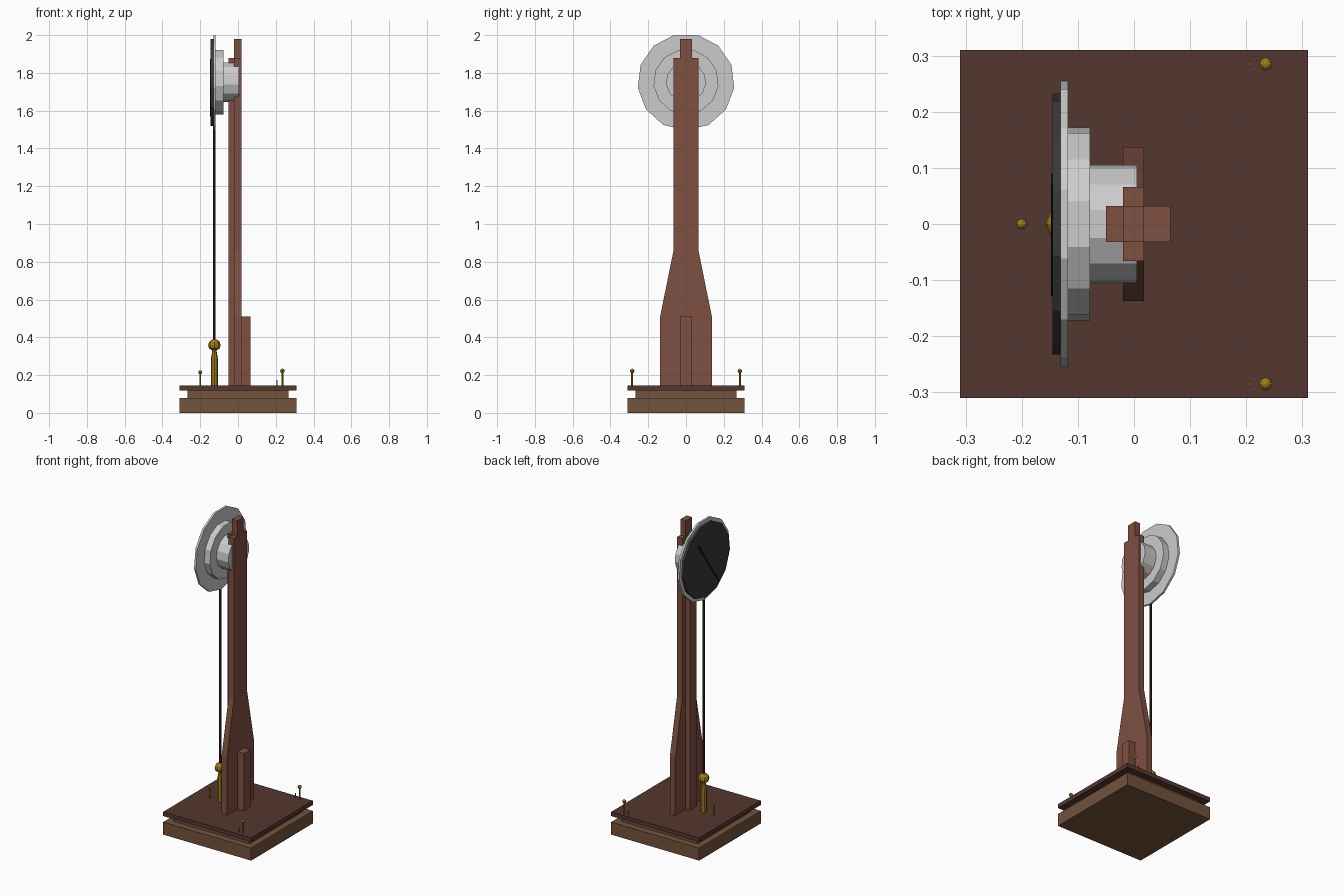
import bpy, bmesh
from math import sin, cos, pi

if "Cube" in bpy.data.objects:
    bpy.data.objects.remove(bpy.data.objects["Cube"])


def material(name, r, g, b):
    m = bpy.data.materials.new(name)
    m.diffuse_color = (r, g, b, 1)
    m.use_nodes = True
    m.node_tree.nodes["Principled BSDF"].inputs["Base Color"].default_value = m.diffuse_color
    return m


WOOD = material("red_wood", 0.21, 0.08, 0.052)
SLAB = material("dark_wood", 0.09, 0.038, 0.029)
OAK = material("brown_wood", 0.17, 0.085, 0.045)
BRASS = material("brass", 0.35, 0.19, 0.012)
DARK = material("dial_black", 0.04, 0.04, 0.04)
INK = material("needle_black", 0.008, 0.008, 0.008)
ROD = material("rod_brown", 0.04, 0.02, 0.012)


def finish(name, bm, mat):
    bmesh.ops.recalc_face_normals(bm, faces=bm.faces)
    me = bpy.data.meshes.new(name)
    bm.to_mesh(me)
    bm.free()
    if mat:
        me.materials.append(mat)
    ob = bpy.data.objects.new(name, me)
    bpy.context.collection.objects.link(ob)
    return ob


def prism(name, yz, x0, x1, mat=None):
    """Extrude a y-z outline along x."""
    bm = bmesh.new()
    face = bm.faces.new([bm.verts.new((x0, y, z)) for y, z in yz])
    ext = bmesh.ops.extrude_face_region(bm, geom=[face])["geom"]
    verts = [v for v in ext if isinstance(v, bmesh.types.BMVert)]
    bmesh.ops.translate(bm, verts=verts, vec=(x1 - x0, 0, 0))
    return finish(name, bm, mat)


def box(name, x0, x1, hy, z0, z1, mat):
    return prism(name, [(-hy, z0), (hy, z0), (hy, z1), (-hy, z1)], x0, x1, mat)


def disc(name, r, x0, x1, mat=None, n=13, zc=1.752):
    ring = [(pi / n + 2 * pi * i / n) for i in range(n)]
    return prism(name, [(r * sin(a), zc + r * cos(a)) for a in ring], x0, x1, mat)


def lathe(name, x, y, rz, mat, n=8):
    """Stack rings of (radius, height) around a vertical axis."""
    bm = bmesh.new()
    rings = [[bm.verts.new((x + r * cos(2 * pi * i / n), y + r * sin(2 * pi * i / n), z))
              for i in range(n)] for r, z in rz]
    for a, b in zip(rings, rings[1:]):
        for i in range(n):
            j = (i + 1) % n
            bm.faces.new((a[i], a[j], b[j], b[i]))
    bm.faces.new(rings[0])
    bm.faces.new(rings[-1])
    return finish(name, bm, mat)


def ball(r, zc, steps=6):
    return [(max(r * sin(pi * k / steps), 0.001), zc - r * cos(pi * k / steps))
            for k in range(1, steps + 1)]


# Stepped base
box("base_block", -0.31, 0.31, 0.31, 0, 0.08, OAK)
box("base_neck", -0.268, 0.268, 0.268, 0.08, 0.118, OAK)
box("base_top", -0.31, 0.31, 0.31, 0.118, 0.145, SLAB)

# Upright plank with flared foot and narrow top, front rib and rear brace
half = [(0.137, 0.145), (0.137, 0.51), (0.066, 0.86), (0.066, 1.88), (0.032, 1.88), (0.032, 1.98)]
prism("upright", half + [(-y, z) for y, z in reversed(half)], -0.02, 0.018, WOOD)
box("front_rib", -0.05, -0.02, 0.032, 0.145, 1.88, WOOD)
box("rear_brace", 0.018, 0.065, 0.032, 0.145, 0.51, WOOD)

# Dial housing
disc("housing_drum", 0.106, -0.08, 0.005)
disc("housing_step", 0.173, -0.119, -0.078)
disc("dial_rim", 0.257, -0.131, -0.118)
disc("dial_face", 0.234, -0.145, -0.131, DARK)

# Needle: broad tail tapering to a tip
dy, dz = 0.57, 0.82
prism("needle", [(u * dy - v * dz, 1.752 + u * dz + v * dy) for u, v in
                 [(0.14, -0.013), (0.14, 0.013), (0.06, 0.006), (-0.22, 0.004),
                  (-0.22, -0.004), (0.06, -0.006)]], -0.148, -0.144, INK)

# Hanging rod above a brass finial
lathe("rod", -0.125, 0, [(0.007, 0.38), (0.007, 1.52)], ROD)
lathe("finial", -0.125, 0, [(0.018, 0.145), (0.018, 0.29), (0.011, 0.33)] + ball(0.033, 0.358)[1:], BRASS)

# Small brass knobs and pins on the base
for i, (x, y, r, z) in enumerate([(-0.2, 0, 0.010, 0.215), (0.235, 0.285, 0.012, 0.222),
                                  (0.235, -0.285, 0.012, 0.222)]):
    lathe(f"knob_{i}", x, y, [(0.005, 0.145), (0.005, z - r * 0.9)] + ball(r, z), BRASS)
for s in (-1, 1):
    lathe(f"pin_{s}", 0.207, 0.285 * s, [(0.003, 0.145), (0.003, 0.175)], BRASS, 6)
